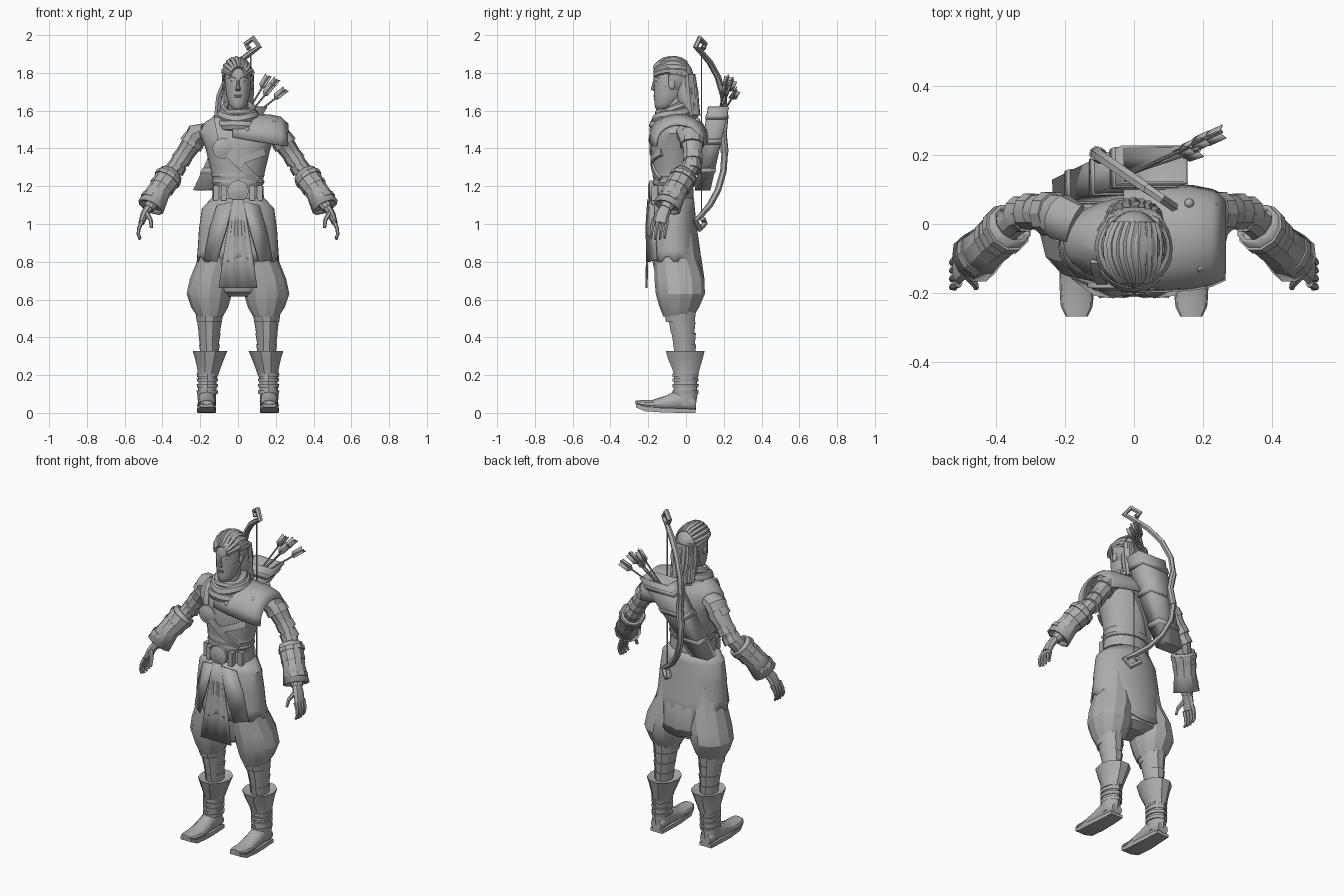
import bpy, bmesh
from math import sin, cos, pi, sqrt
from mathutils import Vector

cube = bpy.data.objects.get("Cube")
if cube:
    bpy.data.objects.remove(cube)

X, Y, Z = Vector((1, 0, 0)), Vector((0, 1, 0)), Vector((0, 0, 1))

grey = bpy.data.materials.new("plain grey")
grey.use_nodes = True
tone = (.42, .42, .42, 1)
grey.diffuse_color = tone
grey.node_tree.nodes["Principled BSDF"].inputs["Base Color"].default_value = tone


def finish(bm, name, mirror=False, thick=0, angle=.6):
    """Turn a bmesh into a shaded object with optional mirror and thickness."""
    bmesh.ops.recalc_face_normals(bm, faces=bm.faces)
    for face in bm.faces:
        face.smooth = True
    for edge in bm.edges:
        edge.smooth = edge.calc_face_angle(0) < angle
    mesh = bpy.data.meshes.new(name)
    bm.to_mesh(mesh)
    bm.free()
    mesh.materials.append(grey)
    ob = bpy.data.objects.new(name, mesh)
    bpy.context.scene.collection.objects.link(ob)
    if thick:
        mod = ob.modifiers.new("thickness", "SOLIDIFY")
        mod.thickness, mod.offset = thick, 0
    if mirror:
        ob.modifiers.new("mirror", "MIRROR")
    return ob


def loft(name, secs, n=12, ref=Y, axis=None, cap=True, closed=False, **kw):
    """Skin elliptical sections (x, y, z, rx, ry) along a path; n=4 gives boxes."""
    bm = bmesh.new()
    pts = [Vector(s[:3]) for s in secs]
    last = len(pts) - 1
    phase, grow = (pi / 4, sqrt(2)) if n == 4 else (0, 1)
    rings = []
    for i, s in enumerate(secs):
        if closed:
            d = pts[(i + 1) % len(pts)] - pts[i - 1]
        else:
            d = axis or pts[min(i + 1, last)] - pts[max(i - 1, 0)]
        side = ref.cross(d).normalized()
        up = d.cross(side).normalized()
        angles = [phase + 2 * pi * k / n for k in range(n)]
        rings.append([bm.verts.new(pts[i] + grow * (side * s[3] * cos(a) + up * s[4] * sin(a)))
                      for a in angles])
    pairs = list(zip(rings, rings[1:])) + ([(rings[-1], rings[0])] if closed else [])
    for lo, hi in pairs:
        for k in range(n):
            j = (k + 1) % n
            bm.faces.new((lo[k], lo[j], hi[j], hi[k]))
    if cap and not closed:
        bm.faces.new(rings[0])
        bm.faces.new(rings[-1])
    return finish(bm, name, **kw)


def tube(name, pts, r, n=6, taper=1, **kw):
    last = len(pts) - 1
    radii = [r * (1 + (taper - 1) * i / last) for i in range(last + 1)]
    return loft(name, [(*p, q, q) for p, q in zip(pts, radii)], n, **kw)


def blob(name, loc, size, **kw):
    bm = bmesh.new()
    bmesh.ops.create_uvsphere(bm, u_segments=16, v_segments=10, radius=1)
    for v in bm.verts:
        v.co = Vector(a * b + c for a, b, c in zip(v.co, size, loc))
    return finish(bm, name, **kw)


def sheet(name, rows, **kw):
    bm = bmesh.new()
    grid = [[bm.verts.new(p) for p in row] for row in rows]
    for a, b in zip(grid, grid[1:]):
        for k in range(len(a) - 1):
            bm.faces.new((a[k], a[k + 1], b[k + 1], b[k]))
    return finish(bm, name, **kw)


def disc(name, x, y, z, r):
    loft(name, [(x, y, z, r, r), (x, y - .015, z, r, r), (x, y - .016, z, r * .8, r * .8),
                (x, y - .022, z, r * .6, r * .6)], 20, Z, -Y)


# Torso, as horizontal sections that the straps also follow
torso = [(0, -.07, 1.12, .128, .1), (0, -.07, 1.2, .125, .1), (0, -.06, 1.3, .148, .115),
         (0, -.058, 1.4, .172, .13), (0, -.05, 1.48, .205, .128), (0, -.045, 1.54, .175, .105),
         (0, -.05, 1.59, .09, .08)]
loft("tunic", torso, 24, axis=Z)


def chest(x, z, front=-1):
    """Point on the tunic surface."""
    for a, b in zip(torso, torso[1:]):
        if a[2] <= z <= b[2]:
            f = (z - a[2]) / (b[2] - a[2])
            cy, rx, ry = (a[i] + (b[i] - a[i]) * f for i in (1, 3, 4))
            return x, cy + front * ry * sqrt(max(0, 1 - (x / rx) ** 2)), z


def strap(name, x0, z0, x1, z1, width, front=-1):
    path = [chest(x0 + (x1 - x0) * i / 8, z0 + (z1 - z0) * i / 8, front) for i in range(9)]
    loft(name, [(*p, width, .009) for p in path], 4, Y)


strap("chest_strap", -.11, 1.56, -.08, 1.38, .016)
strap("cross_strap", -.1, 1.42, .1, 1.23, .022)
strap("side_strap", -.02, 1.32, .14, 1.38, .018)
strap("back_strap", .1, 1.55, -.1, 1.22, .022, 1)
disc("chest_medallion", -.08, -.17, 1.4, .055)
for z in (1.22, 1.255):
    loft("waist_wrap", [(0, -.068, z - .014, .131, .105), (0, -.066, z, .14, .111),
                        (0, -.064, z + .014, .138, .109)], 24, axis=Z)

# Belt
loft("belt", [(0, -.07, 1.13, .137, .11), (0, -.07, 1.2, .135, .108)], 24, axis=Z)
disc("belt_buckle", 0, -.178, 1.175, .056)
for x, y in ((.075, -.165), (.115, -.13)):
    loft("belt_pouch", [(x, y, 1.125, .014, .018), (x, y, 1.205, .014, .018)], 4, axis=Z, mirror=True)

# Left shoulder mantle and rivets
mantle = []
for x, half, base, top in ((-.03, .148, 1.46, 1.565), (.08, .152, 1.44, 1.578), (.17, .146, 1.425, 1.573),
                           (.225, .135, 1.415, 1.562), (.262, .118, 1.41, 1.525)):
    arc = [pi * u / 10 for u in range(11)]
    mantle.append([(x, -.04 - half * cos(a), base + (top - base) * sin(a) ** .8) for a in arc])
sheet("shoulder_mantle", mantle, thick=.014)
for rivet in ((.05, -.18, 1.5), (.17, -.172, 1.48), (.19, -.125, 1.54), (.16, .06, 1.55)):
    blob("mantle_rivet", rivet, (.014, .014, .014))

# Scarf rolls
for r, z, thick in ((.092, 1.54, .03), (.078, 1.575, .032), (.07, 1.605, .022)):
    ring = [2 * pi * k / 24 for k in range(24)]
    loft("scarf_roll", [(r * 1.05 * cos(a), -.07 + r * 1.05 * sin(a), z + .022 * sin(a) + .005 * sin(3 * a + z * 90),
                         thick, thick * 1.1) for a in ring], 8, Z, closed=True)

# Head and face
loft("neck", [(0, -.05, 1.5, .055, .055), (0, -.06, 1.68, .048, .052)], axis=Z)
loft("head", [(0, -.125, 1.605, .022, .028), (0, -.12, 1.615, .036, .044), (0, -.105, 1.64, .05, .062),
              (0, -.09, 1.68, .062, .08), (0, -.08, 1.73, .068, .089), (0, -.078, 1.79, .07, .095),
              (0, -.078, 1.84, .062, .082), (0, -.08, 1.875, .03, .04)], 24, axis=Z, angle=1)
loft("nose", [(0, -.166, 1.705, .012, .008), (0, -.174, 1.714, .014, .013),
              (0, -.171, 1.735, .009, .009), (0, -.165, 1.77, .008, .006)], 8, axis=Z)
blob("eye", (.028, -.157, 1.755), (.012, .005, .005), mirror=True)
tube("brow", [(.01, -.167, 1.772), (.03, -.162, 1.78), (.052, -.141, 1.773)], .006, ref=Z, taper=.6, mirror=True)
for z in (1.674, 1.683):
    blob("lip", (0, -.165, z), (.02, .007, .005))
blob("ear", (.076, -.075, 1.738), (.009, .018, .028), mirror=True)

# Swept-back hair
bm = bmesh.new()
bmesh.ops.create_uvsphere(bm, u_segments=28, v_segments=18, radius=1)
for v in bm.verts:
    v.co = Vector((v.co.x * .08, v.co.y * .106 - .07, v.co.z * .102 + 1.78))
face_opening = [f for f in bm.faces if f.calc_center_median().y < -.1 and f.calc_center_median().z < 1.832]
bmesh.ops.delete(bm, geom=face_opening, context="FACES")
finish(bm, "hair_cap", thick=.006)
loft("back_hair", [(0, .03, 1.565, .055, .034), (0, .012, 1.61, .074, .058), (0, -.002, 1.69, .074, .06),
                   (0, -.02, 1.8, .068, .056)], 16, axis=Z)
for k in range(-4, 5):
    a = k * .3
    steps = [.5 + .3 * i for i in range(7)]
    over = [(.079 * sin(a + .12 * sin(3 * t)) * sin(t), -.07 - .106 * cos(t), 1.776 + .1 * cos(a) * sin(t))
            for t in steps]
    tube("hair_strand", over, .016, 6, .9, ref=X)
    wave = .008 * cos(k * 2)
    tube("hair_lock", [(.066 * sin(a), .002 + .028 * cos(a), 1.79), (.07 * sin(a) + wave, .002 + .046 * cos(a), 1.7),
                       (.068 * sin(a) - wave, .01 + .045 * cos(a), 1.63),
                       (.07 * sin(a), .018 + .045 * cos(a), 1.575)], .022, 6, .7)
tube("hair_tie", [(.078, -.09, 1.8), (.068, .01, 1.785), (0, .045, 1.77)], .012, ref=Z, mirror=True)

# Arms, guards and hands
loft("sleeve", [(.17, .0, 1.49, .045, .06), (.215, .02, 1.475, .062, .068), (.255, .035, 1.41, .053, .056),
                (.3, .035, 1.345, .046, .046), (.33, .025, 1.3, .045, .045), (.38, -.02, 1.22, .045, .045),
                (.475, -.11, 1.08, .03, .035)], 10, mirror=True)
for x, y, z, r in ((.24, .03, 1.435, .064), (.295, .036, 1.35, .053), (.325, .028, 1.3, .052)):
    loft("arm_band", [(x - .012, y, z + .018, r - .003, r), (x + .012, y, z - .018, r, r + .002)], 10, mirror=True)
loft("forearm_guard", [(.354, .0, 1.262, .06, .06), (.375, -.02, 1.235, .063, .063),
                       (.42, -.062, 1.17, .056, .058), (.462, -.1, 1.09, .068, .07)], 10, cap=False,
     thick=.012, mirror=True)
for x, y, z, r in ((.372, -.016, 1.242, .074), (.4, -.042, 1.2, .068), (.45, -.087, 1.125, .069)):
    loft("guard_strap", [(x - .006, y + .005, z + .009, r, r), (x + .006, y - .005, z - .009, r, r)], 10, mirror=True)
loft("palm", [(.47, -.105, 1.09, .024, .032), (.495, -.125, 1.05, .022, .038), (.512, -.138, 1.005, .016, .04)],
     8, mirror=True)
for k in range(4):
    y = -.172 + .024 * k
    drop = .006 * abs(k - 1.4)
    tube("finger", [(.508, y, 1.015), (.525, y - .008, .975), (.528, y - .012, .945), (.518, y - .014, .915 + drop)],
         .012, 6, .6, mirror=True)
tube("thumb", [(.485, -.145, 1.06), (.462, -.172, 1.02), (.458, -.185, .98)], .014, 6, .6, mirror=True)

# Skirt with a stepped, ragged hem that hangs lower and fuller behind
skirt = loft("skirt", [(0, -.066, .8, .215, .142), (0, -.066, .86, .21, .137), (0, -.07, .97, .203, .125),
                       (0, -.072, 1.08, .188, .115), (0, -.07, 1.135, .136, .108)], 40, axis=Z, cap=False, thick=.008)
for v in skirt.data.vertices[:40]:
    v.co.z += .025 * (v.index // 2 % 2) * (v.co.y < .03)
    if v.co.y > -.02:
        v.co.z -= (v.co.y + .02) * 1.6
        v.co.y += .02

# Pleated front panel and its overlapping edges
rows = []
for z, half in ((1.13, .03), (1, .05), (.83, .078), (.66, .102)):
    rows.append([(half * k / 3, -.197 - .02 * (1.13 - z) - .006 * (k % 2), z) for k in range(-3, 4)])
sheet("front_panel", rows, thick=.006, angle=.2)
edge = [[(.025, -.202, 1.12), (.11, -.172, 1.1)], [(.06, -.212, .98), (.15, -.162, .97)],
        [(.112, -.205, .8), (.18, -.155, .81)]]
sheet("skirt_overlap", edge, thick=.008, mirror=True)

# Baggy trousers joined by a full seat, and leg wraps
loft("trouser_seat", [(0, -.03, .615, .08, .07), (0, -.025, .64, .15, .112), (0, -.028, .7, .2, .127),
                      (0, -.05, .82, .2, .132), (0, -.065, .95, .19, .11)], 16, axis=Z, angle=.4)
loft("trouser_leg", [(.148, -.04, .51, .068, .08), (.15, -.035, .56, .098, .105), (.152, -.03, .63, .12, .13),
                     (.14, -.035, .71, .115, .132), (.11, -.055, .82, .1, .115), (.1, -.06, .95, .09, .1)],
     12, axis=Z, mirror=True, angle=.4)
for z, y, rx, ry in ((.3, -.005, .05, .06), (.36, -.01, .054, .064), (.42, -.018, .06, .07), (.48, -.03, .07, .085)):
    loft("leg_wrap", [(.152, y, z, rx - .004, ry - .005), (.151, y - .002, z + .062, rx + .005, ry + .004)],
         10, axis=Z, mirror=True)

# Boots
loft("boot_cuff", [(.16, 0, .2, .055, .068), (.155, 0, .23, .06, .075), (.15, -.004, .29, .078, .098),
                   (.148, -.004, .328, .092, .108), (.15, -.002, .315, .07, .08)], 10, axis=Z, mirror=True)
loft("boot_shaft", [(.165, 0, .04, .046, .052), (.165, -.004, .1, .05, .065), (.162, -.002, .15, .048, .06),
                    (.16, 0, .22, .052, .066)], 12, axis=Z, mirror=True)
for z in (.11, .145, .175, .2):
    loft("boot_strap", [(.162, -.004, z - .01, .054, .068), (.162, -.002, z + .008, .057, .07)], 12, axis=Z, mirror=True)
loft("boot_foot", [(.165, .052, .045, .035, .03), (.165, .03, .055, .045, .048), (.165, -.04, .068, .046, .06),
                   (.165, -.1, .052, .048, .042), (.166, -.18, .04, .05, .028), (.166, -.24, .046, .046, .021),
                   (.166, -.268, .055, .032, .01)], 12, Z, -Y, mirror=True)
loft("boot_sole", [(.165, .05, .01, .04, .01), (.165, -.03, .012, .045, .012), (.166, -.12, .014, .05, .012),
                   (.166, -.22, .021, .048, .012), (.166, -.265, .04, .034, .01)], 4, Z, -Y, mirror=True)

# Open quiver across the back, cut level at both ends
low, high = Vector((-.178, .088, 1.18)), Vector((.06, .172, 1.62))


def quiver_part(name, start, end, extra=0, **kw):
    secs = []
    for t in (start, end):
        secs.append((*low.lerp(high, t), .055 + .037 * t + extra, .038 + .014 * t + extra))
    loft(name, secs, 4, axis=Z, **kw)


quiver_part("quiver", 0, 1, cap=False, thick=.01)
quiver_part("quiver_base", 0, .02)
for t in (.2, .55, .85):
    quiver_part("quiver_band", t, t + .06, .005, cap=False, thick=.008)

# Arrows with three feathers each
for tip in ((.165, .225, 1.785), (.21, .25, 1.765), (.255, .268, 1.71), (.19, .215, 1.74)):
    end, start = Vector(tip), low.lerp(high, .75)
    tube("arrow_shaft", [start, end], .005)
    d = (end - start).normalized()
    side = d.cross(Y).normalized()
    for k in range(3):
        out = (side * cos(k * 2.1) + d.cross(side) * sin(k * 2.1)) * .024
        foot = end - d * .085
        sheet("arrow_feather", [[foot, end - d * .01], [foot + out + d * .02, end + out]], thick=.003)

# Bow with curled tips, lying in an upright plane, and its string
half = [(.1, 1), (.2, .95), (.3, .75), (.38, .45), (.43, .15), (.46, -.06), (.505, .09), (.475, .28), (.45, .2)]
profile = [(-h, t) for h, t in reversed(half)] + [(0, .93)] + half
tip, grip = Vector((.1, .06, 1.478)), Vector((-.11, .205, 1.478))
bow = [tip.lerp(grip, t) + Z * h for h, t in profile]
normal = (grip - tip).cross(Z).normalized()
loft("bow", [(*p, .016, .015 if abs(h) > .4 else .018) for p, (h, t) in zip(bow, profile)], 6, normal)
loft("bow_grip", [(*p, .02, .022) for p in bow[8:11]], 8, normal)
tube("bow_string", [bow[4], bow[-5]], .004)
